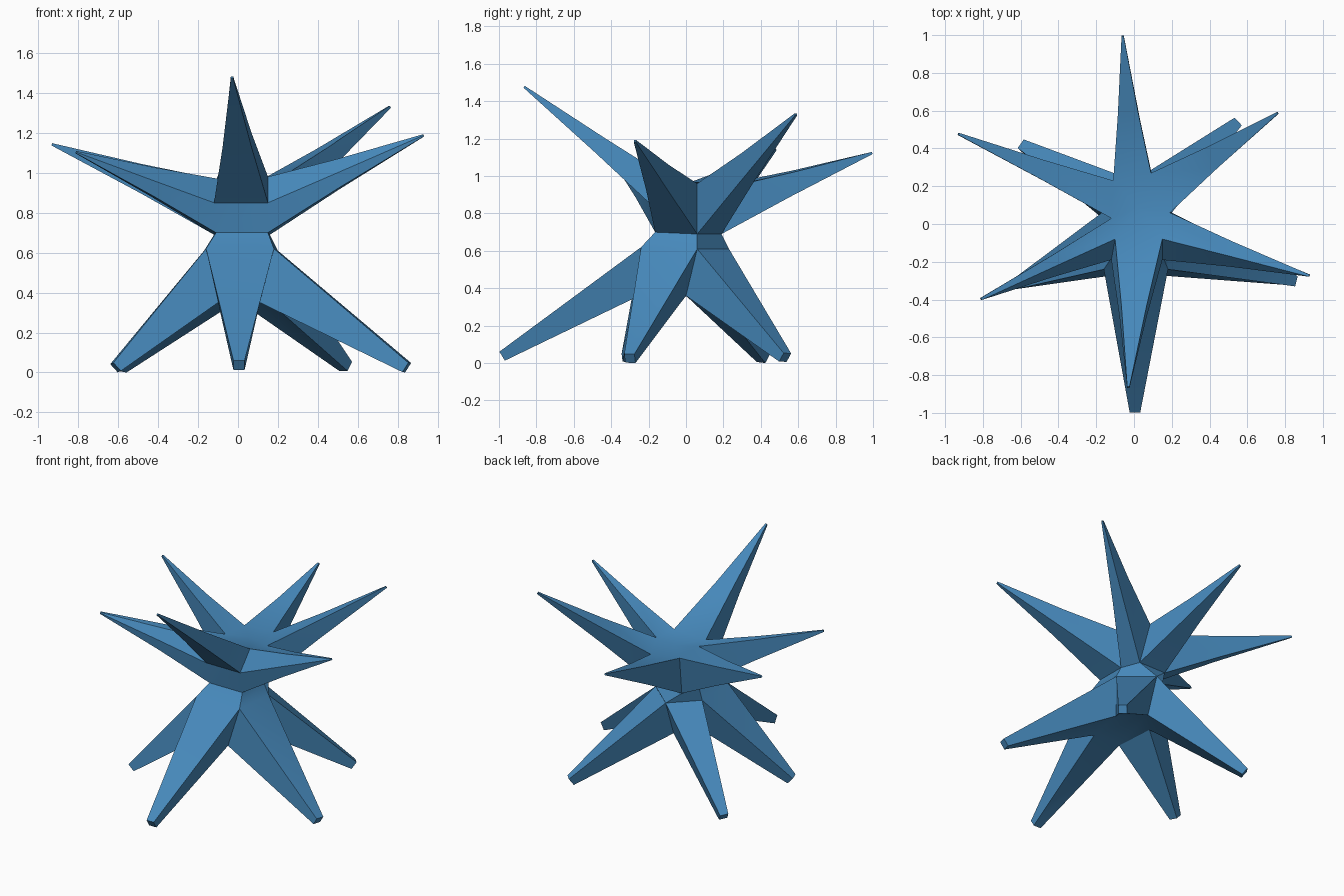
import bpy, bmesh, math
from mathutils import Vector as V

if "Cube" in bpy.data.objects:
    bpy.data.objects.remove(bpy.data.objects["Cube"])

bm = bmesh.new()


def face(*pts):
    bm.faces.new([bm.verts.new(p) for p in pts])


def arm(quad, tip, size, pinch, extra=None):
    """Tapered arm from a base quad (bottom L, bottom R, top R, top L).
    extra = (index, point) adds a fifth base corner before that index."""
    tip = V(tip)
    centre = sum(quad, V()) / 4
    d = (tip - centre).normalized()
    side = (quad[1] - quad[0]).normalized()
    side = (side - d * side.dot(d)).normalized()
    up = side.cross(d)
    if up.z < 0:
        up = -up
    end = [tip + side * sx * size + up * sz * size for sx, sz in ((-1, -1), (1, -1), (1, 1), (-1, 1))]
    base = list(quad)
    if extra:
        i, p = extra
        end.insert(i, (end[i - 1] + end[i % 4]) / 2)
        base.insert(i, p)
    n = len(base)
    rings = [base]
    if pinch < 1:
        mid = [a.lerp(b, 0.45) for a, b in zip(base, end)]
        mc = sum(mid, V()) / n
        rings.append([mc + (p - mc) * pinch for p in mid])
    rings.append(end)
    for r, s in zip(rings, rings[1:]):
        for i in range(n):
            j = (i + 1) % n
            face(r[i], r[j], s[j], s[i])
    face(*end)


# Six-sided upper hub: lower and upper corner rings, counterclockwise from front left
low6 = [V(p) for p in ((-.11, -.165, .71), (.15, -.165, .71), (.16, .06, .70),
                       (.11, .19, .70), (-.10, .19, .70), (-.12, .03, .70))]
top6 = [V(p) for p in ((-.10, -.08, .98), (.15, -.08, .99), (.19, .06, .97),
                       (.09, .27, .96), (-.11, .23, .97), (-.12, .03, .98))]
spikes = [(-.03, -.865, 1.487), (.928, -.273, 1.197), (.76, .588, 1.34),
          (-.06, .995, 1.133), (-.93, .477, 1.152), (-.81, -.397, 1.113)]

# Front spike starts higher, with a flat band below it
band = [V((-.12, -.19, .86)), V((.15, -.19, .86))]
face(low6[0], low6[1], band[1], band[0])

for i, tip in enumerate(spikes):
    j = (i + 1) % 6
    b0, b1 = band if i == 0 else (low6[i], low6[j])
    extra = {1: (4, band[1]), 5: (2, band[0])}.get(i)
    arm([b0, b1, top6[j], top6[i]], tip, .006, .93, extra)

# Rounded top cap
crown = V((.02, .09, .975))
for i in range(6):
    face(top6[i], top6[(i + 1) % 6], crown)

# Five-sided lower hub with blunt legs
top5 = [V(p) for p in ((-.16, -.24, .63), (.18, -.24, .63), (.20, .06, .62),
                       (.0, .23, .62), (-.17, .06, .62))]
low5 = [V(p) for p in ((-.10, -.27, .36), (.11, -.27, .36), (.15, .0, .37),
                       (.0, .14, .37), (-.13, .0, .37))]
legs = [(.005, -.983, .047), (.845, -.30, .035), (.54, .53, .04), (-.587, .413, .035), (-.613, -.315, .035)]
for i, tip in enumerate(legs):
    j = (i + 1) % 5
    arm([low5[i], low5[j], top5[j], top5[i]], tip, .028, 1)
face(*reversed(low5))

# Waist joining the six-sided hub to the five-sided hub
pair = [0, 1, 2, 3, 3, 4]
for i in range(6):
    j = (i + 1) % 6
    pts = [low6[j], low6[i], top5[pair[i]]]
    if pair[i] != pair[j]:
        pts.append(top5[pair[j]])
    face(*pts)

bmesh.ops.remove_doubles(bm, verts=bm.verts, dist=.0005)
bmesh.ops.recalc_face_normals(bm, faces=bm.faces)

# Stand on the ground
lowest = min(v.co.z for v in bm.verts)
bmesh.ops.translate(bm, vec=(0, 0, -lowest), verts=bm.verts)

mesh = bpy.data.meshes.new("spiked_body")
bm.to_mesh(mesh)
bm.free()
body = bpy.data.objects.new("spiked_body", mesh)
bpy.context.collection.objects.link(body)

# Blue finish
blue = bpy.data.materials.new("blue")
blue.diffuse_color = (.062, .25, .50, 1)
blue.use_nodes = True
blue.node_tree.nodes["Principled BSDF"].inputs["Base Color"].default_value = blue.diffuse_color
mesh.materials.append(blue)

bpy.context.view_layer.objects.active = body
body.select_set(True)
bpy.ops.object.shade_smooth_by_angle(angle=math.radians(32))
